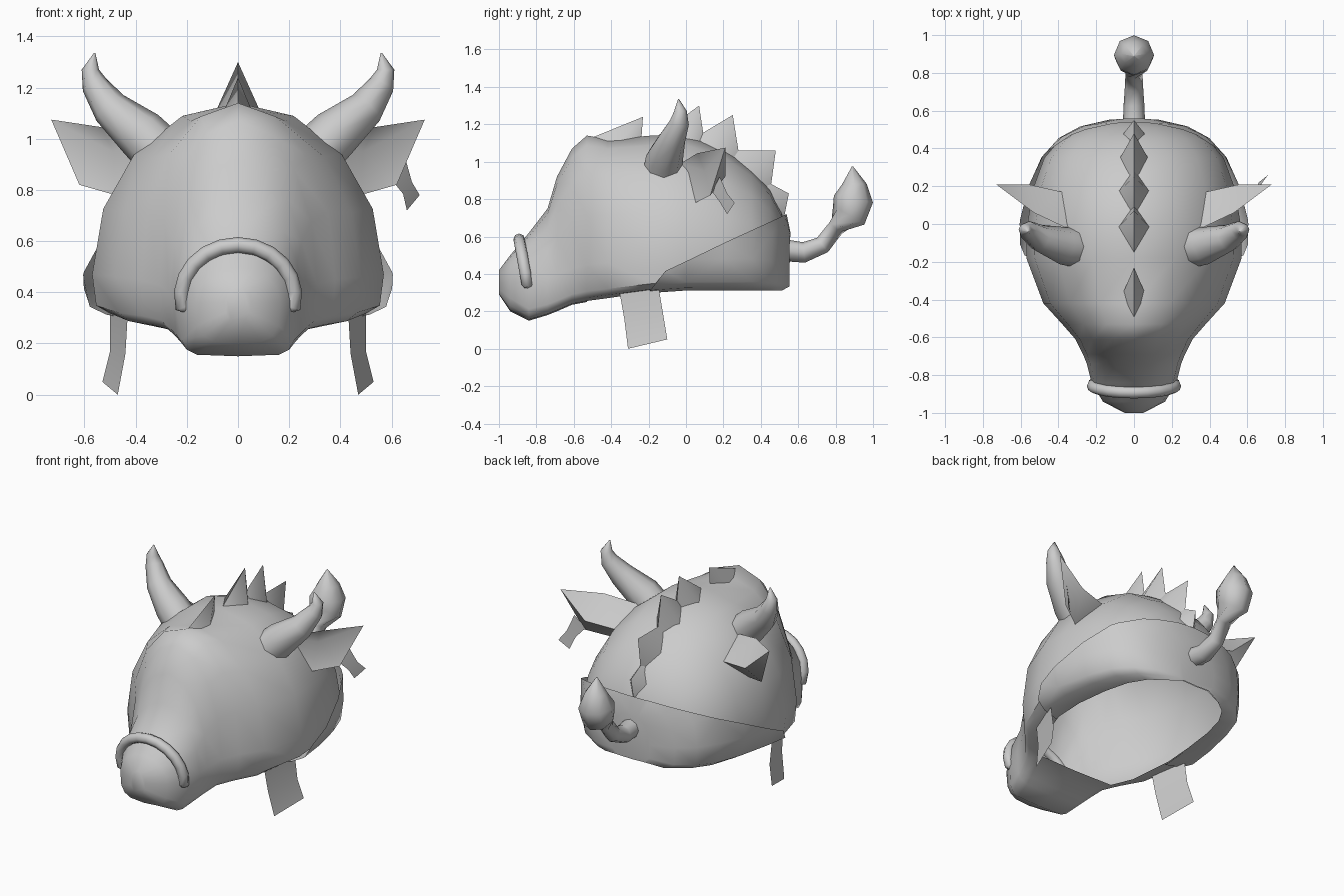
import bpy, bmesh, math
from mathutils import Vector

cube = bpy.data.objects.get("Cube")
if cube:
    bpy.data.objects.remove(cube, do_unlink=True)

grey = bpy.data.materials.new("soft_grey")
grey.use_nodes = True
grey.diffuse_color = (0.6, 0.6, 0.6, 1)
grey.node_tree.nodes["Principled BSDF"].inputs["Base Color"].default_value = (0.6, 0.6, 0.6, 1)


def finish(name, bm, angle=45):
    """Turn a bmesh into a smooth shaded object."""
    bmesh.ops.recalc_face_normals(bm, faces=bm.faces[:])
    mesh = bpy.data.meshes.new(name)
    bm.to_mesh(mesh)
    bm.free()
    mesh.materials.append(grey)
    mesh.shade_smooth()
    mesh.set_sharp_from_angle(angle=math.radians(angle))
    obj = bpy.data.objects.new(name, mesh)
    bpy.context.collection.objects.link(obj)
    return obj


def patch(name, points, faces, side=1, angle=45):
    """Small mesh from a handful of corners, optionally mirrored in x."""
    bm = bmesh.new()
    vs = [bm.verts.new((x * side, y, z)) for x, y, z in points]
    for f in faces:
        bm.faces.new([vs[i] for i in f])
    return finish(name, bm, angle)


def skin(bm, rings, keep=lambda i, j: True):
    """Join neighbouring rings with quads."""
    n = len(rings[0])
    for i in range(len(rings) - 1):
        for j in range(n):
            if keep(i, j):
                k = (j + 1) % n
                bm.faces.new((rings[i][j], rings[i][k], rings[i + 1][k], rings[i + 1][j]))


def tube(name, path, sides=8, side=1):
    """Tapered tube; each path entry is x, y, z, radius."""
    bm = bmesh.new()
    pts = [Vector((p[0] * side, p[1], p[2])) for p in path]
    rings = []
    for i, p in enumerate(pts):
        tangent = (pts[min(i + 1, len(pts) - 1)] - pts[max(i - 1, 0)]).normalized()
        u = tangent.cross(Vector((0, 1, 0) if abs(tangent.y) < 0.6 else (1, 0, 0))).normalized()
        v = tangent.cross(u)
        turn = [math.tau * k / sides for k in range(sides)]
        rings.append([bm.verts.new(p + path[i][3] * (u * math.cos(a) + v * math.sin(a))) for a in turn])
    skin(bm, rings)
    bm.faces.new(rings[0])
    bm.faces.new(rings[-1])
    return finish(name, bm, 75)


# Head sections from nose to back: y, half width, top, widest height, bottom
SECTIONS = [
    (-1.0, .05, .42, .36, .29), (-.94, .165, .50, .36, .20), (-.84, .225, .62, .37, .15),
    (-.74, .25, .75, .38, .18), (-.69, .27, .92, .40, .20), (-.61, .31, 1.07, .43, .235),
    (-.53, .38, 1.14, .45, .25), (-.42, .48, 1.12, .46, .265), (-.18, .57, 1.14, .47, .30),
    (0, .565, 1.14, .48, .31), (.2, .53, 1.07, .48, .31), (.35, .475, .96, .48, .31),
    (.45, .39, .85, .47, .31), (.51, .28, .73, .46, .31), (.545, .13, .62, .45, .33),
]
OPEN_FROM = 6      # first section with an open underside
STEPS = 16


def head_shell():
    bm = bmesh.new()
    rings = []
    for y, w, top, mid, low in SECTIONS:
        boxy = .35 if y > -.9 else .6
        ring = []
        for j in range(STEPS):
            a = math.tau * j / STEPS
            s, c = math.sin(a), math.cos(a)
            if c > -1e-6:
                x, z = w * s, mid + (top - mid) * c
            else:
                x = w * math.copysign(abs(s) ** boxy, s) if abs(s) > 1e-6 else 0
                z = mid - (mid - low) * abs(c) ** boxy
            ring.append(bm.verts.new((x, y, z)))
        rings.append(ring)
    half = STEPS // 2
    skin(bm, rings, lambda i, j: not (i >= OPEN_FROM and j in (half - 1, half)))
    bm.faces.new(rings[0])
    bm.faces.new(rings[-1])
    bmesh.ops.recalc_face_normals(bm, faces=bm.faces[:])
    return bm


finish("head", head_shell(), 50)

# Band around the lower back of the head, flaring into a lip along its top edge
band = head_shell()
for height, slope in ((.55, 1.2), (.47, .48)):
    bmesh.ops.bisect_plane(band, geom=band.verts[:] + band.edges[:] + band.faces[:],
                           plane_co=(0, 0, height), plane_no=(0, -slope, 1), clear_outer=True)
band.normal_update()
for v, n in [(v, v.normal.copy()) for v in band.verts]:
    below = .47 + .48 * v.co.y - v.co.z
    v.co += Vector((n.x, n.y * .6, n.z * .2)) * (.012 + .03 * max(0, 1 - below / .18))
finish("neck_band", band, 50)

# Mane spikes: front y z, back y z, tip y z, half width
SPIKES = [
    (-.50, 1.13, -.24, 1.10, -.23, 1.24, .06),
    (-.15, 1.14, .10, 1.10, .07, 1.30, .09),
    (.05, 1.13, .29, 1.0, .25, 1.25, .085),
    (.23, 1.06, .45, .84, .48, 1.06, .08),
    (.40, .91, .52, .68, .55, .83, .07),
]
for yf, zf, yb, zb, yt, zt, hw in SPIKES:
    ym, zm = (yf + yb) / 2, (zf + zb) / 2 - .02
    patch("mane_spike", [(0, yf, zf), (hw, ym, zm), (0, yb, zb), (-hw, ym, zm), (0, yt, zt)],
          [(0, 1, 4), (1, 2, 4), (2, 3, 4), (3, 0, 4)], angle=80)

# Horns, ears and straps on both sides
HORN = [(.25, -.13, .89, .11), (.38, -.115, 1.02, .10), (.50, -.075, 1.12, .073),
        (.56, -.035, 1.21, .052), (.577, -.03, 1.27, .034), (.56, -.04, 1.335, .003)]
# Ear corners: tip, upper edge, upper root, lower root, lower edge, back, back root, hollow
EAR = [(.73, .21, 1.075), (.53, .06, 1.045), (.34, -.03, .99), (.48, .05, .78),
       (.62, .13, .82), (.56, .21, .92), (.38, .17, .90), (.49, .10, .95)]
EAR_FACES = [(0, 1, 5), (0, 5, 4), (4, 5, 3), (5, 6, 3), (1, 6, 5), (1, 2, 6),
             (0, 7, 1), (0, 4, 7), (4, 3, 7), (7, 3, 2), (1, 7, 2)]
STRAP = [(.43, -.36, .33), (.50, -.15, .35), (.44, -.33, .16), (.50, -.12, .17),
         (.47, -.31, .0), (.53, -.10, .05)]
STRIP = [(0, 1, 3, 2), (2, 3, 5, 4)]
for side, label in ((1, "left"), (-1, "right")):
    tube(label + "_horn", HORN, 8, side)
    patch(label + "_ear", EAR, EAR_FACES, side, 50)
    patch(label + "_strap", STRAP, STRIP, side)

# Tag hanging from the left ear
patch("ear_tag", [(.60, .14, .84), (.655, .18, .92), (.645, .18, .785), (.68, .22, .83),
                  (.66, .22, .72), (.71, .26, .78)], STRIP)

# Nose ring arch
ring_path = []
for k in range(13):
    a = math.radians(-12 + 204 * k / 12)
    rise = math.sin(a)
    ring_path.append((.22 * math.cos(a), -.855 - .037 * rise, .385 + .2 * rise, .031))
inner = .19
ring_path = [(inner, -.85, .335, .02)] + ring_path + [(-inner, -.85, .335, .02)]
tube("nose_ring", ring_path, 8)

# Tail with a tuft
tube("tail", [(0, .50, .53, .06), (0, .63, .515, .055), (0, .73, .555, .048), (0, .80, .645, .045),
              (0, .87, .715, .098), (0, .895, .80, .106), (0, .90, .88, .066), (0, .89, .975, .003)], 8)
